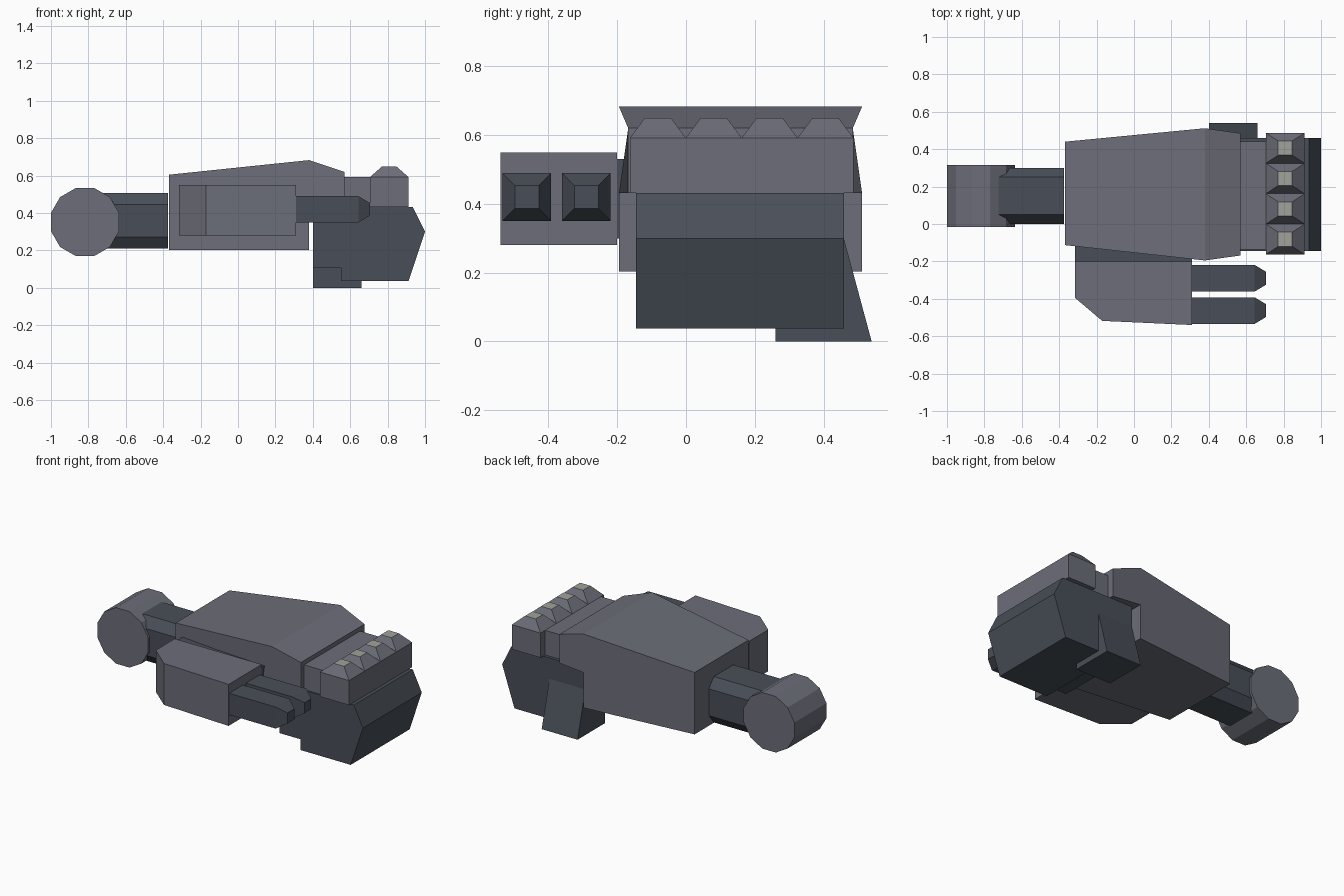
import bpy, bmesh, math
from mathutils import Vector

if "Cube" in bpy.data.objects:
    bpy.data.objects.remove(bpy.data.objects["Cube"])


def material(name, rgb):
    m = bpy.data.materials.new(name)
    m.diffuse_color = (*rgb, 1)
    m.use_nodes = True
    m.node_tree.nodes["Principled BSDF"].inputs["Base Color"].default_value = m.diffuse_color
    return m


GREY = material("armour grey", (0.15, 0.155, 0.19))
DARK = material("dark steel", (0.066, 0.078, 0.098))
LIGHT = material("light metal", (0.36, 0.36, 0.33))


def finish(name, bm, *mats):
    bmesh.ops.recalc_face_normals(bm, faces=bm.faces)
    me = bpy.data.meshes.new(name)
    bm.to_mesh(me)
    bm.free()
    for m in mats:
        me.materials.append(m)
    ob = bpy.data.objects.new(name, me)
    bpy.context.collection.objects.link(ob)
    return ob


def prism(name, pts, axis, lo, hi, mat, shape=None):
    """Extrude a 2D profile along an axis; shape optionally moves each vertex."""
    put = {"x": lambda a, b, d: (d, a, b),
           "y": lambda a, b, d: (a, d, b),
           "z": lambda a, b, d: (a, b, d)}[axis]
    bm = bmesh.new()
    f = bm.faces.new([bm.verts.new(put(a, b, lo)) for a, b in pts])
    ext = bmesh.ops.extrude_face_region(bm, geom=[f])["geom"]
    move = Vector(put(0, 0, hi - lo))
    for v in ext:
        if isinstance(v, bmesh.types.BMVert):
            v.co += move
    if shape:
        for v in bm.verts:
            shape(v)
    return finish(name, bm, mat)


def rect(a0, a1, b0, b1):
    return [(a0, b0), (a1, b0), (a1, b1), (a0, b1)]


def frustum(bm, base, top):
    """Join two four-point rings into a closed solid; returns the top face."""
    a = [bm.verts.new(p) for p in base]
    b = [bm.verts.new(p) for p in top]
    bm.faces.new(a)
    for i in range(4):
        j = (i + 1) % 4
        bm.faces.new((a[i], a[j], b[j], b[i]))
    return bm.faces.new(b)


# shoulder joint: twelve-sided drum across the arm
ring = [(-0.818 + 0.1885 * math.cos(math.radians(15 + 30 * i)),
         0.352 + 0.1885 * math.sin(math.radians(15 + 30 * i))) for i in range(12)]
prism("shoulder_joint", ring, "y", -0.015, 0.315, GREY)

# upper arm: chamfered bar
prism("upper_arm", [(0.05, 0.21), (0.25, 0.21), (0.30, 0.273), (0.30, 0.447),
                    (0.25, 0.508), (0.05, 0.508), (0, 0.447), (0, 0.273)],
      "x", -0.82, -0.375, DARK)


# forearm: side profile, its width varying along the length
def forearm_width(v):
    lo, hi = {-0.37: (-0.113, 0.44), 0.38: (-0.195, 0.512),
              0.57: (-0.168, 0.485)}[round(v.co.x, 2)]
    v.co.y = lo if v.co.y < 0 else hi


prism("forearm", [(-0.37, 0.203), (0.38, 0.203), (0.38, 0.432), (0.57, 0.432),
                  (0.57, 0.62), (0.38, 0.683), (-0.37, 0.605)],
      "y", -1, 1, GREY, forearm_width)

# side gun: mount, housing and two barrels with bevelled muzzles
prism("gun_mount", rect(-0.315, 0.31, -0.2, -0.05), "z", 0.30, 0.53, DARK)
prism("gun_housing", [(-0.315, -0.2), (-0.315, -0.395), (-0.17, -0.518),
                      (0.31, -0.54), (0.31, -0.2)], "z", 0.28, 0.55, GREY)
for n, y in enumerate((-0.463, -0.29)):
    prism(f"gun_barrel_{n + 1}", rect(y - 0.071, y + 0.071, 0.35, 0.49),
          "x", 0.28, 0.645, DARK)
    bm = bmesh.new()
    frustum(bm, [(0.645, a, b) for a, b in rect(y - 0.071, y + 0.071, 0.35, 0.49)],
            [(0.705, a, b) for a, b in rect(y - 0.035, y + 0.035, 0.386, 0.454)])
    finish(f"gun_muzzle_{n + 1}", bm, DARK)

# back of the hand and knuckle block
prism("hand_back", rect(0.55, 0.72, -0.135, 0.44), "z", 0.432, 0.592, GREY)
prism("knuckle_block", rect(0.705, 0.912, -0.163, 0.487), "z", 0.432, 0.592, GREY)

# four studded knuckles with light tips
for n in range(4):
    y = -0.163 + 0.1625 * (n + 0.5)
    bm = bmesh.new()
    tip = frustum(bm, [(a, b, 0.592) for a, b in rect(0.705, 0.912, y - 0.081, y + 0.081)],
                  [(a, b, 0.65) for a, b in rect(0.771, 0.846, y - 0.038, y + 0.038)])
    tip.material_index = 1
    finish(f"knuckle_{n + 1}", bm, GREY, LIGHT)

# curled fingers and palm
prism("fingers", [(0.40, 0.107), (0.55, 0.107), (0.55, 0.037), (0.912, 0.037),
                  (1.0, 0.30), (0.935, 0.432), (0.40, 0.432)],
      "y", -0.145, 0.46, DARK)

# thumb: slanted wedge wrapping under the fist
prism("thumb", [(0.26, 0), (0.54, 0), (0.459, 0.30), (0.26, 0.30)],
      "x", 0.402, 0.66, DARK)
